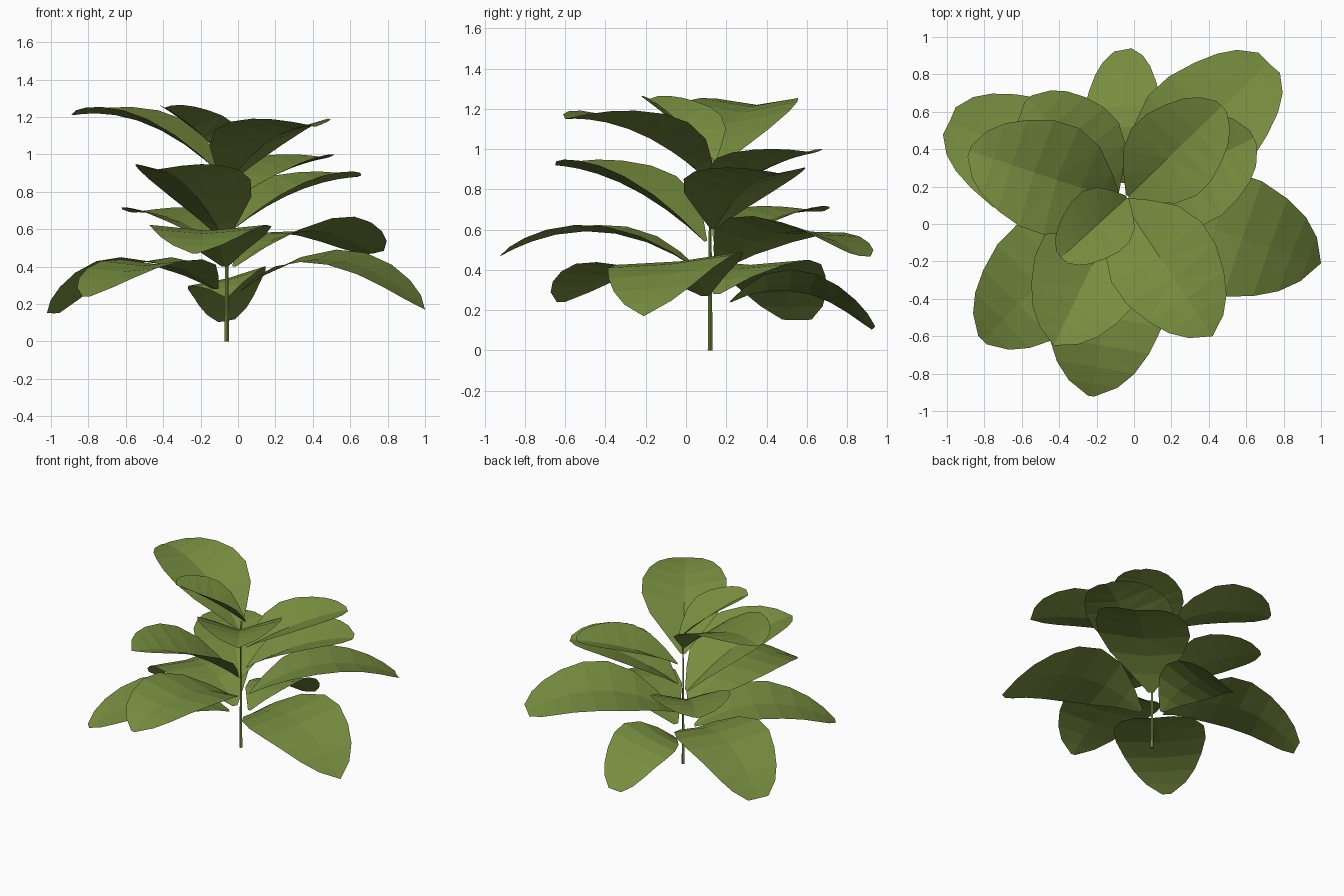
import bpy, bmesh, math
from mathutils import Vector

if "Cube" in bpy.data.objects:
    bpy.data.objects.remove(bpy.data.objects["Cube"])

STEM = Vector((-0.06, 0.12, 0.0))


def material(name, rgb):
    m = bpy.data.materials.new(name)
    m.diffuse_color = (*rgb, 1.0)
    m.use_nodes = True
    m.node_tree.nodes["Principled BSDF"].inputs["Base Color"].default_value = m.diffuse_color
    return m


leaf_green = material("leaf green", (0.185, 0.268, 0.050))


def add_object(name, bm):
    mesh = bpy.data.meshes.new(name)
    bm.to_mesh(mesh)
    bm.free()
    mesh.materials.append(leaf_green)
    bpy.context.collection.objects.link(bpy.data.objects.new(name, mesh))


# half-width of a leaf along its length
PROFILE = [(0.0, 0.06), (0.12, 0.42), (0.26, 0.80), (0.42, 1.0), (0.57, 0.99),
           (0.72, 0.84), (0.84, 0.64), (0.93, 0.38), (1.0, 0.0)]


def add_leaf(name, tip, z0, zmid, half, lift, roll, r0, blunt):
    """Folded blade along a curved midrib from the stem to the tip."""
    out = Vector((tip[0] - STEM.x, tip[1] - STEM.y, 0))
    r1 = out.length
    out.normalize()
    left = Vector((-out.y, out.x, 0))
    up = Vector((0, 0, 1))
    p0, p2 = Vector((r0, z0)), Vector((r1, tip[2]))
    p1 = Vector(((r0 + r1) / 2, 2 * zmid - (z0 + tip[2]) / 2))
    bm = bmesh.new()
    rows = []
    for t, w in PROFILE:
        p = p0 * (1 - t) ** 2 + p1 * 2 * t * (1 - t) + p2 * t * t
        d = ((p1 - p0) * (1 - t) + (p2 - p1) * t).normalized()
        normal = out * -d.y + up * d.x
        side = left * math.cos(roll) + normal * math.sin(roll)
        mid = STEM + out * p.x + up * p.y
        w = (w + blunt * t ** 7) * half
        if w == 0:
            rows.append([bm.verts.new(mid)])
            continue
        fold = normal * (lift * w * (1 - 0.5 * t))
        rows.append([bm.verts.new(mid + side * w + fold), bm.verts.new(mid),
                     bm.verts.new(mid - side * w + fold)])
    for a, b in zip(rows, rows[1:]):
        for i in (0, 1):
            if len(b) == 1:
                bm.faces.new((a[i], a[i + 1], b[0]))
            else:
                bm.faces.new((a[i], a[i + 1], b[i + 1], b[i]))
    bmesh.ops.triangulate(bm, faces=bm.faces[:])
    add_object(name, bm)


# leaves: tip, base height, middle height, half width, fold, roll, start radius, tip bluntness
LEAVES = {
    "low_back_leaf": ((-0.06, 0.93, 0.11), 0.24, 0.33, 0.215, 0.08, -0.25, 0.10, 0.22),
    "low_left_leaf": ((-0.985, 0.55, 0.15), 0.28, 0.42, 0.32, 0.10, 0.0, 0.08, 0.25),
    "low_front_left_leaf": ((-0.81, -0.62, 0.24), 0.28, 0.41, 0.31, 0.12, 0.0, 0.08, 0.1),
    "low_right_leaf": ((1.0, -0.21, 0.17), 0.27, 0.44, 0.33, 0.06, 0.10, 0.08, 0.0),
    "front_leaf": ((-0.23, -0.92, 0.47), 0.40, 0.59, 0.32, 0.14, 0.0, 0.06, 0.05),
    "back_right_leaf": ((0.72, 0.86, 0.47), 0.40, 0.59, 0.32, 0.15, -0.13, 0.06, 0.25),
    "back_left_leaf": ((-0.565, 0.67, 0.69), 0.50, 0.65, 0.27, 0.25, 0.0, 0.05, 0.1),
    "mid_front_left_leaf": ((-0.43, -0.65, 0.92), 0.54, 0.81, 0.30, 0.42, 0.0, 0.03, 0.0),
    "mid_right_leaf": ((0.64, 0.46, 0.88), 0.60, 0.80, 0.30, 0.35, 0.0, 0.04, 0.15),
    "upper_back_right_leaf": ((0.47, 0.63, 0.98), 0.75, 0.90, 0.25, 0.40, 0.0, 0.04, 0.15),
    "upper_left_leaf": ((-0.88, 0.39, 1.21), 0.88, 1.16, 0.30, 0.27, 0.0, 0.02, 0.1),
    "upper_front_right_leaf": ((0.42, -0.60, 1.15), 0.83, 1.08, 0.29, 0.38, 0.0, -0.01, 0.0),
    "top_leaf": ((-0.39, -0.18, 1.25), 0.94, 1.12, 0.185, 0.6, 0.0, -0.03, 0.25),
}
for leaf_name, spec in LEAVES.items():
    add_leaf(leaf_name, *spec)

# thin tapering stem
bm = bmesh.new()
bmesh.ops.create_cone(bm, cap_ends=True, segments=4, radius1=0.012, radius2=0.004, depth=0.95)
bmesh.ops.translate(bm, verts=bm.verts[:], vec=STEM + Vector((0, 0, 0.475)))
add_object("stem", bm)
